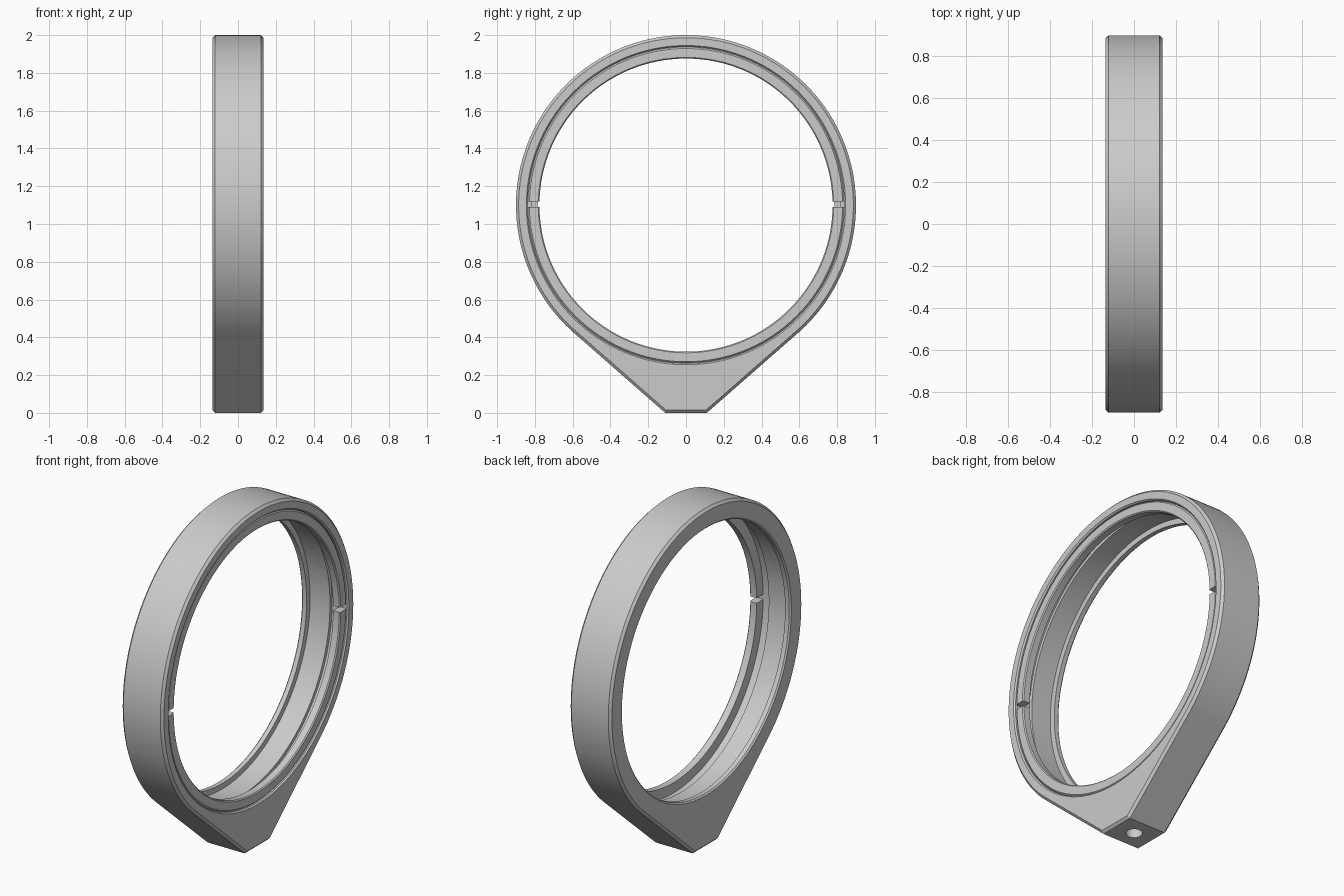
import bpy, bmesh, math
from mathutils import Matrix, Vector

cube = bpy.data.objects.get("Cube")
if cube:
    bpy.data.objects.remove(cube, do_unlink=True)

CENTRE_Z, RADIUS, HALF, FOOT = 1.1, 0.9, 0.135, 0.11
STEPS = 160

grey = bpy.data.materials.new("satin_grey")
grey.use_nodes = True
grey.diffuse_color = (0.6, 0.6, 0.6, 1)
grey.node_tree.nodes["Principled BSDF"].inputs["Base Color"].default_value = (0.6, 0.6, 0.6, 1)


def finish(bm, name):
    bmesh.ops.recalc_face_normals(bm, faces=bm.faces[:])
    mesh = bpy.data.meshes.new(name)
    bm.to_mesh(mesh)
    bm.free()
    mesh.materials.append(grey)
    obj = bpy.data.objects.new(name, mesh)
    bpy.context.collection.objects.link(obj)
    return obj


def lathe(name, profile):
    """Spin a closed (x, radius) profile about the ring axis."""
    bm = bmesh.new()
    rings = []
    for i in range(STEPS):
        a = math.tau * i / STEPS
        rings.append([bm.verts.new((x, r * math.cos(a), CENTRE_Z + r * math.sin(a)))
                      for x, r in profile])
    n = len(profile)
    for i in range(STEPS):
        a, b = rings[i], rings[(i + 1) % STEPS]
        for j in range(n):
            k = (j + 1) % n
            bm.faces.new((a[j], a[k], b[k], b[j]))
    return finish(bm, name)


def bore(name, profile):
    """Stack of discs along the ring axis, closed at both ends."""
    bm = bmesh.new()
    rings = [[bm.verts.new((x, r * math.cos(math.tau * i / STEPS),
                            CENTRE_Z + r * math.sin(math.tau * i / STEPS)))
              for i in range(STEPS)] for x, r in profile]
    for a, b in zip(rings, rings[1:]):
        for i in range(STEPS):
            k = (i + 1) % STEPS
            bm.faces.new((a[i], a[k], b[k], b[i]))
    bm.faces.new(rings[0])
    bm.faces.new(rings[-1])
    return finish(bm, name)


def cut(target, cutter):
    cutter.hide_render = True
    mod = target.modifiers.new("cut", "BOOLEAN")
    mod.operation, mod.solver, mod.object = "DIFFERENCE", "EXACT", cutter
    bpy.ops.object.select_all(action="DESELECT")
    bpy.context.view_layer.objects.active = target
    target.select_set(True)
    bpy.ops.object.modifier_apply(modifier=mod.name)
    bpy.data.objects.remove(cutter, do_unlink=True)


def smooth(obj):
    bpy.ops.object.select_all(action="DESELECT")
    bpy.context.view_layer.objects.active = obj
    obj.select_set(True)
    bpy.ops.object.shade_smooth_by_angle(angle=math.radians(25))


# Housing outline: a circle running tangentially into a narrow flat foot
reach = math.hypot(FOOT, CENTRE_Z)
start = math.atan2(-CENTRE_Z, FOOT) + math.acos(RADIUS / reach)
sweep = math.pi - 2 * start
outline = [(RADIUS * math.cos(start + sweep * i / STEPS),
            CENTRE_Z + RADIUS * math.sin(start + sweep * i / STEPS))
           for i in range(STEPS + 1)]
outline += [(-FOOT, 0), (FOOT, 0)]


def inset(points, d):
    """Move a counter-clockwise outline inward by d, for the chamfer."""
    result = []
    for i, p in enumerate(points):
        before, here, after = Vector(points[i - 1]), Vector(p), Vector(points[(i + 1) % len(points)])
        e1, e2 = (here - before).normalized(), (after - here).normalized()
        n1, n2 = Vector((-e1.y, e1.x)), Vector((-e2.y, e2.x))
        result.append(here + (n1 + n2) * d / (1 + n1.dot(n2)))
    return result


CHAMFER = 0.014
small = inset(outline, CHAMFER)
bm = bmesh.new()
layers = [[bm.verts.new((x, y, z)) for y, z in pts] for x, pts in (
    (-HALF, small), (-HALF + CHAMFER, outline), (HALF - CHAMFER, outline), (HALF, small))]
for a, b in zip(layers, layers[1:]):
    for i in range(len(a)):
        k = (i + 1) % len(a)
        bm.faces.new((a[i], a[k], b[k], b[i]))
bm.faces.new(layers[0])
bm.faces.new(layers[-1])
housing = finish(bm, "housing")

# Stepped bore: rear lip, inner cavity and wider front seat
cut(housing, bore("bore_cutter", [
    (-0.2, 0.793), (-HALF, 0.793), (-0.127, 0.785), (-0.1, 0.785), (-0.1, 0.818),
    (0.03, 0.818), (0.03, 0.838), (0.127, 0.838), (HALF, 0.845), (0.2, 0.845)]))

# Mounting hole in the foot
bm = bmesh.new()
bmesh.ops.create_cone(bm, cap_ends=True, segments=40, radius1=0.045, radius2=0.045,
                      depth=0.36, matrix=Matrix.Translation((0, 0, 0)))
cut(housing, finish(bm, "hole_cutter"))
smooth(housing)

# Retaining ring with two spanner slots
ring = lathe("retaining_ring", [
    (0.08, 0.776), (0.12, 0.776), (0.126, 0.782), (0.126, 0.829),
    (0.118, 0.837), (0.08, 0.837)])
for side in (-1, 1):
    bm = bmesh.new()
    bmesh.ops.create_cube(bm, size=1, matrix=Matrix.Translation((0.1, side * 0.81, CENTRE_Z + 0.004))
                          @ Matrix.Diagonal((0.1, 0.1, 0.03, 1)))
    cut(ring, finish(bm, "slot_cutter"))
smooth(ring)
